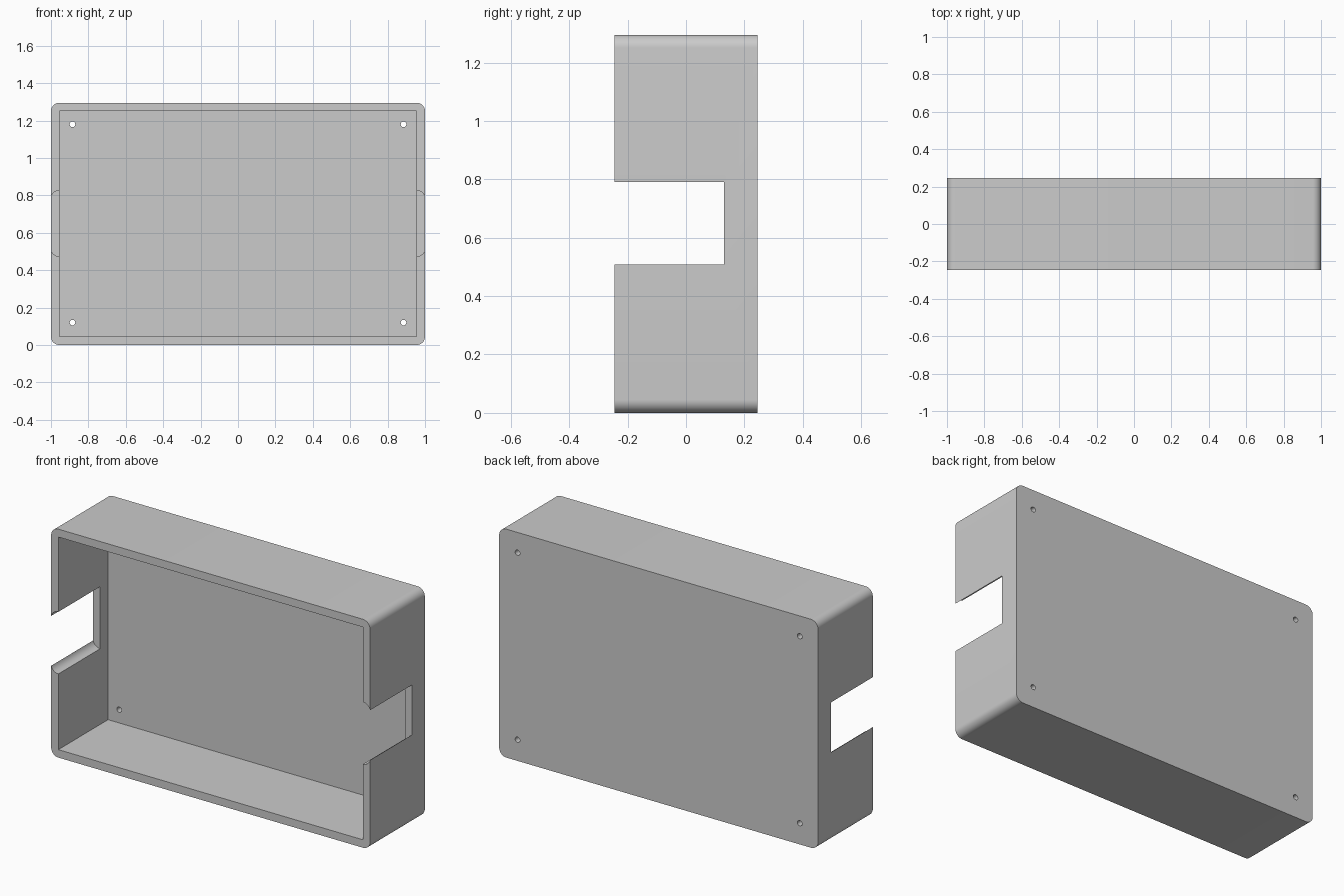
import bpy, bmesh, math

if "Cube" in bpy.data.objects:
    bpy.data.objects.remove(bpy.data.objects["Cube"])

H, D, T = 1.295, 0.245, 0.045      # height, half depth, wall thickness
R = 0.045                          # outer corner radius
MID = 0.65                         # notch centre height


def prism(name, profile, y0, y1):
    """Extrude an x-z profile from y0 to y1."""
    bm = bmesh.new()
    face = bm.faces.new([bm.verts.new((x, y0, z)) for x, z in profile])
    ext = bmesh.ops.extrude_face_region(bm, geom=[face])
    verts = [v for v in ext["geom"] if isinstance(v, bmesh.types.BMVert)]
    bmesh.ops.translate(bm, verts=verts, vec=(0, y1 - y0, 0))
    bmesh.ops.recalc_face_normals(bm, faces=bm.faces)
    mesh = bpy.data.meshes.new(name)
    bm.to_mesh(mesh)
    bm.free()
    obj = bpy.data.objects.new(name, mesh)
    bpy.context.collection.objects.link(obj)
    return obj


def arc(cx, cz, r, a0, a1, n=10):
    return [(cx + r * math.cos(math.radians(a0 + (a1 - a0) * i / n)),
             cz + r * math.sin(math.radians(a0 + (a1 - a0) * i / n))) for i in range(n + 1)]


def cut(target, cutter):
    mod = target.modifiers.new("cut", "BOOLEAN")
    mod.operation, mod.solver, mod.object = "DIFFERENCE", "EXACT", cutter
    bpy.context.view_layer.objects.active = target
    bpy.ops.object.modifier_apply(modifier=mod.name)
    bpy.data.objects.remove(cutter)


# Outer shell with four rounded long edges
outline = (arc(1 - R, H - R, R, 0, 90) + arc(R - 1, H - R, R, 90, 180)
           + arc(R - 1, R, R, 180, 270) + arc(1 - R, R, R, 270, 360))
tray = prism("enclosure_tray", outline, -D, D)

# Square-cornered cavity, open at the front
a = 1 - T
cut(tray, prism("cavity_cutter", [(-a, T), (a, T), (a, H - T), (-a, H - T)], -D - 0.1, D - T))

# Side notches whose upper and lower faces flare inward in an arc
r, half = 0.0465, 0.176
flare = [(x, z - half) for x, z in arc(a, r, r, 270, 345)]
top = [(x, -z) for x, z in reversed(flare)]
notch = ([(a - 0.1, -half)] + flare + [(1.1, flare[-1][1]), (1.1, top[0][1])]
         + top + [(a - 0.1, half)])
for s in (-1, 1):
    cut(tray, prism("notch_cutter", [(s * x, z + MID) for x, z in notch], -D - 0.1, 0.13))

# Screw holes through the back wall
for x in (-0.885, 0.885):
    for z in (0.12, 1.18):
        cut(tray, prism("hole_cutter", arc(x, z, 0.015, 0, 345, 23), D - T - 0.05, D + 0.05))

tray.select_set(True)
bpy.context.view_layer.objects.active = tray
bpy.ops.object.shade_smooth_by_angle(angle=math.radians(25))
